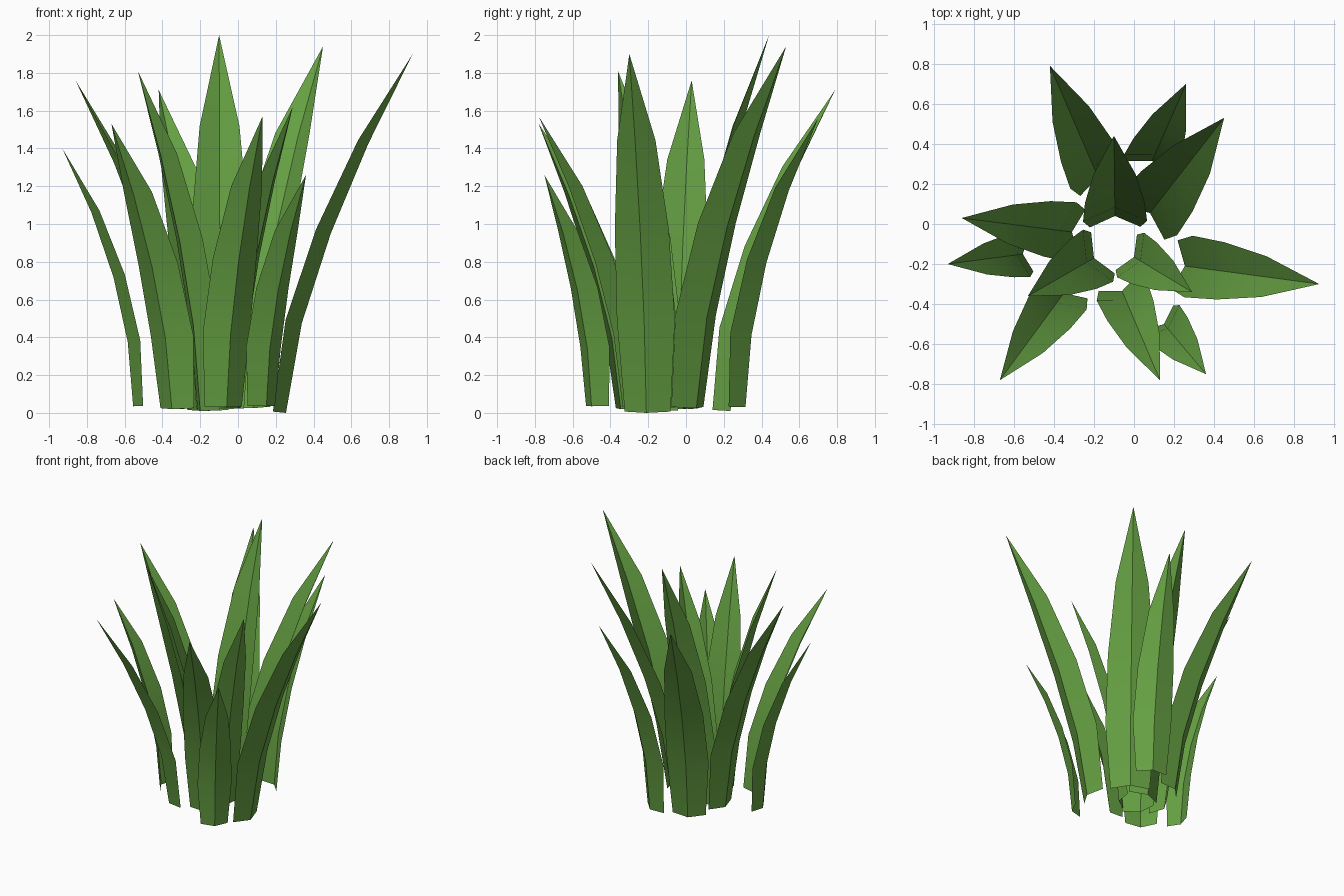
import bpy, bmesh
from mathutils import Vector

if "Cube" in bpy.data.objects:
    bpy.data.objects.remove(bpy.data.objects["Cube"])

green = bpy.data.materials.new("grass green")
green.diffuse_color = (0.13, 0.35, 0.055, 1)
green.use_nodes = True
green.node_tree.nodes["Principled BSDF"].inputs["Base Color"].default_value = green.diffuse_color

# Width of a blade along its length, as a share of its widest point
PROFILE = [0.79, 1.0, 0.93, 0.66]
FOLD = 0.22  # depth of the V fold, as a share of local width


def blade(name, base, tip, width, power):
    """Folded leaf strip that rises from base and bends outward to a point."""
    base, tip = Vector(base), Vector(tip)
    lean = Vector((tip.x - base.x, tip.y - base.y, 0))
    out = lean.normalized()
    side = Vector((-out.y, out.x, 0))
    rise = tip.z - base.z
    bm = bmesh.new()
    rings = []
    for i, share in enumerate(PROFILE):
        t = i / len(PROFILE)
        mid = base + lean * t ** power + Vector((0, 0, rise * t))
        slope = lean.length * power * max(t, 0.06) ** (power - 1)
        inward = Vector((-out.x * rise, -out.y * rise, slope)).normalized()
        w = width * share
        edge = mid + inward * w * FOLD
        rings.append([bm.verts.new(p) for p in
                      (edge + side * w / 2, mid, edge - side * w / 2)])
    point = bm.verts.new(tip)
    for a, b in zip(rings, rings[1:]):
        for j in (0, 1):
            bm.faces.new((a[j], a[j + 1], b[j + 1], b[j]))
    for j in (0, 1):
        bm.faces.new((rings[-1][j], rings[-1][j + 1], point))
    mesh = bpy.data.meshes.new(name)
    bm.to_mesh(mesh)
    bm.free()
    mesh.materials.append(green)
    ob = bpy.data.objects.new(name, mesh)
    bpy.context.collection.objects.link(ob)
    # soft along the length, sharp at the middle fold
    bpy.ops.object.select_all(action='DESELECT')
    ob.select_set(True)
    bpy.context.view_layer.objects.active = ob
    bpy.ops.object.shade_smooth_by_angle(angle=0.5)


# Blades: foot of the midrib, tip, widest width, bend
BLADES = [
    ((-0.18, 0.235, 0.01), (-0.42, 0.79, 1.71), 0.30, 1.6),
    ((0.09, 0.315, 0.03), (0.26, 0.70, 1.56), 0.28, 1.8),
    ((0.08, 0.055, 0.025), (0.45, 0.53, 1.94), 0.35, 1.55),
    ((-0.095, 0.04, 0.02), (-0.10, 0.44, 2.00), 0.32, 1.6),
    ((-0.31, -0.04, 0.02), (-0.86, 0.03, 1.76), 0.30, 1.6),
    ((-0.555, -0.15, 0.035), (-0.93, -0.20, 1.40), 0.235, 1.85),
    ((-0.20, -0.17, 0.01), (-0.53, -0.36, 1.81), 0.30, 1.6),
    ((-0.35, -0.345, 0.02), (-0.67, -0.78, 1.53), 0.28, 1.6),
    ((-0.06, -0.335, 0.03), (0.13, -0.78, 1.57), 0.27, 1.6),
    ((0.15, -0.50, 0.035), (0.36, -0.75, 1.26), 0.24, 1.75),
    ((0.254, -0.21, 0.0), (0.925, -0.30, 1.90), 0.31, 1.5),
    ((0.0, -0.165, 0.025), (0.29, -0.34, 1.62), 0.26, 1.6),
]
for n, args in enumerate(BLADES, 1):
    blade(f"grass_blade_{n}", *args)
